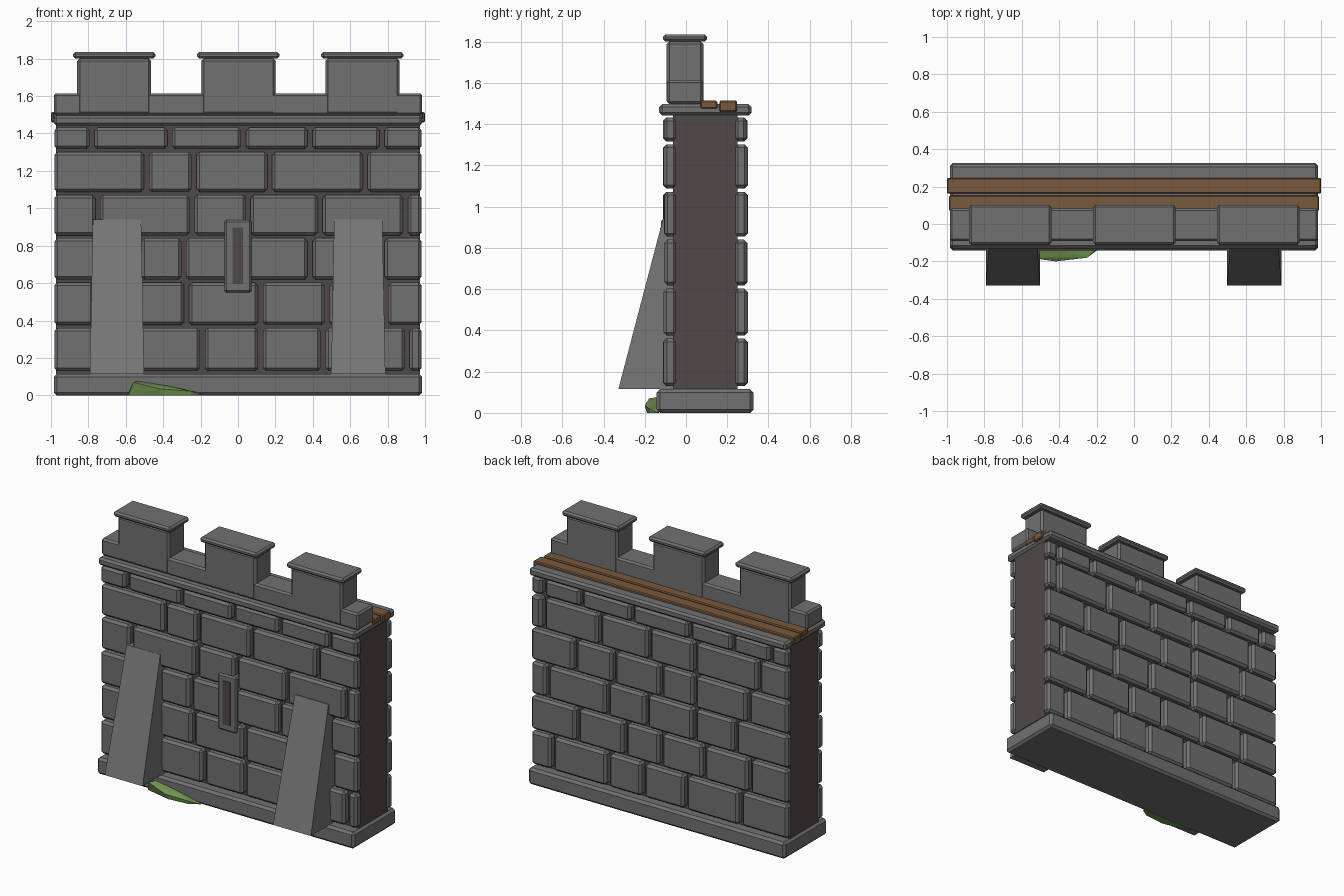
import bpy, bmesh, random
from mathutils import Vector

random.seed(4)


def material(name, rgb):
    m = bpy.data.materials.new(name)
    m.diffuse_color = (*rgb, 1)
    return m


STONE = material("grey stone", (0.165, 0.165, 0.17))
LIGHT = material("light stone", (0.185, 0.185, 0.19))
MORTAR = material("dark mortar", (0.08, 0.068, 0.065))
WOOD = material("brown wood", (0.19, 0.10, 0.045))
MOSS = material("green moss", (0.17, 0.30, 0.085))


def finish(name, bm, mat):
    bmesh.ops.recalc_face_normals(bm, faces=bm.faces)
    me = bpy.data.meshes.new(name)
    bm.to_mesh(me)
    bm.free()
    me.materials.append(mat)
    ob = bpy.data.objects.new(name, me)
    bpy.context.collection.objects.link(ob)
    return ob


def add_box(bm, x, y, z, bevel=0.0):
    """Add a box spanning the (min, max) pairs x, y, z with chamfered edges."""
    verts = bmesh.ops.create_cube(bm, size=1)["verts"]
    for v in verts:
        v.co = [lo + (hi - lo) * (c + 0.5) for (lo, hi), c in zip((x, y, z), v.co)]
    if bevel:
        edges = list({e for v in verts for e in v.link_edges})
        bmesh.ops.bevel(bm, geom=edges, offset=bevel, segments=1, affect='EDGES')


def box(name, x, y, z, mat, bevel=0.0):
    bm = bmesh.new()
    add_box(bm, x, y, z, bevel)
    return finish(name, bm, mat)


def hull(name, points, mat):
    bm = bmesh.new()
    for p in points:
        bm.verts.new(p)
    bmesh.ops.convex_hull(bm, input=bm.verts)
    bmesh.ops.dissolve_limit(bm, angle_limit=0.01, verts=bm.verts, edges=bm.edges)
    return finish(name, bm, mat)


# Plinth, wall core and walkway ledge
box("base", (-0.985, 0.985), (-0.142, 0.327), (0, 0.115), STONE, 0.016)
box("wall_core", (-0.972, 0.972), (-0.062, 0.25), (0.115, 1.445), MORTAR)
box("ledge", (-0.985, 0.985), (-0.13, 0.318), (1.443, 1.497), STONE, 0.014)

# Brick courses: height range, then the joint positions on front and back
ROWS = [(0.130, 0.360), (0.375, 0.603), (0.618, 0.840),
        (0.855, 1.072), (1.088, 1.302), (1.316, 1.432)]
FRONT = [(-0.64, -0.19, 0.12, 0.455, 0.905),
         (-0.76, -0.275, 0.12, 0.475, 0.79),
         (-0.53, -0.29, 0.025, 0.385, 0.77),
         (-0.75, -0.245, 0.055, 0.44, 0.895),
         (-0.49, -0.235, 0.17, 0.68),
         (-0.78, -0.365, 0.03, 0.385, 0.77)]
BACK = [(-0.62, -0.20, 0.125, 0.395, 0.82),
        (-0.69, -0.34, -0.01, 0.265, 0.63),
        (-0.58, -0.265, 0.10, 0.40, 0.86),
        (-0.68, -0.27, -0.01, 0.35, 0.65),
        (-0.76, -0.27, 0.08, 0.46, 0.89),
        (-0.85, -0.56, -0.23, 0.21, 0.60, 0.89)]


def brick_face(name, courses, inner, outer):
    bm = bmesh.new()
    for z, joints in zip(ROWS, courses):
        ends = [-0.995, *joints, 0.995]
        for a, b in zip(ends, ends[1:]):
            face = outer + random.uniform(-0.004, 0.004)
            add_box(bm, (a + 0.013, b - 0.013), sorted((inner, face)), z, 0.016)
    return finish(name, bm, STONE)


brick_face("front_bricks", FRONT, -0.045, -0.108)
brick_face("back_bricks", BACK, 0.235, 0.297)

# Parapet, merlons and cap stones
box("parapet", (-0.985, 0.985), (-0.092, 0.083), (1.497, 1.615), STONE, 0.012)
for i, x in enumerate((-0.662, 0.002, 0.665)):
    box(f"merlon_{i}", (x - 0.198, x + 0.198), (-0.094, 0.085), (1.50, 1.802), STONE, 0.014)
    box(f"merlon_cap_{i}", (x - 0.22, x + 0.22), (-0.112, 0.102), (1.80, 1.836), STONE, 0.012)

# Walkway planks
box("inner_plank", (-0.99, 0.99), (0.07, 0.152), (1.475, 1.514), WOOD, 0.006)
box("outer_plank", (-1.0, 1.0), (0.162, 0.247), (1.46, 1.514), WOOD, 0.006)

# Sloping buttresses, slightly narrower at the top
for side, x in (("left", -0.647), ("right", 0.643)):
    pts = []
    for s in (-1, 1):
        pts += [(x + s * 0.145, -0.328, 0.115), (x + s * 0.145, -0.06, 0.115),
                (x + s * 0.129, -0.112, 0.94), (x + s * 0.129, -0.06, 0.94)]
    hull(f"{side}_buttress", pts, LIGHT)

# Arrow slit with its stone frame
box("slit_frame", (-0.072, 0.072), (-0.122, -0.05), (0.55, 0.938), STONE, 0.01)
box("slit_opening", (-0.029, 0.027), (-0.126, -0.12), (0.595, 0.897), MORTAR)

# Clump of moss at the foot
hull("moss", [(-0.59, -0.13, 0), (-0.585, -0.15, 0.0), (-0.56, -0.18, 0.07),
              (-0.53, -0.135, 0.077), (-0.42, -0.2, 0.035), (-0.40, -0.19, 0.0),
              (-0.38, -0.14, 0.052), (-0.25, -0.18, 0.022), (-0.25, -0.175, 0.0),
              (-0.19, -0.135, 0.0), (-0.21, -0.135, 0.015)], MOSS)
